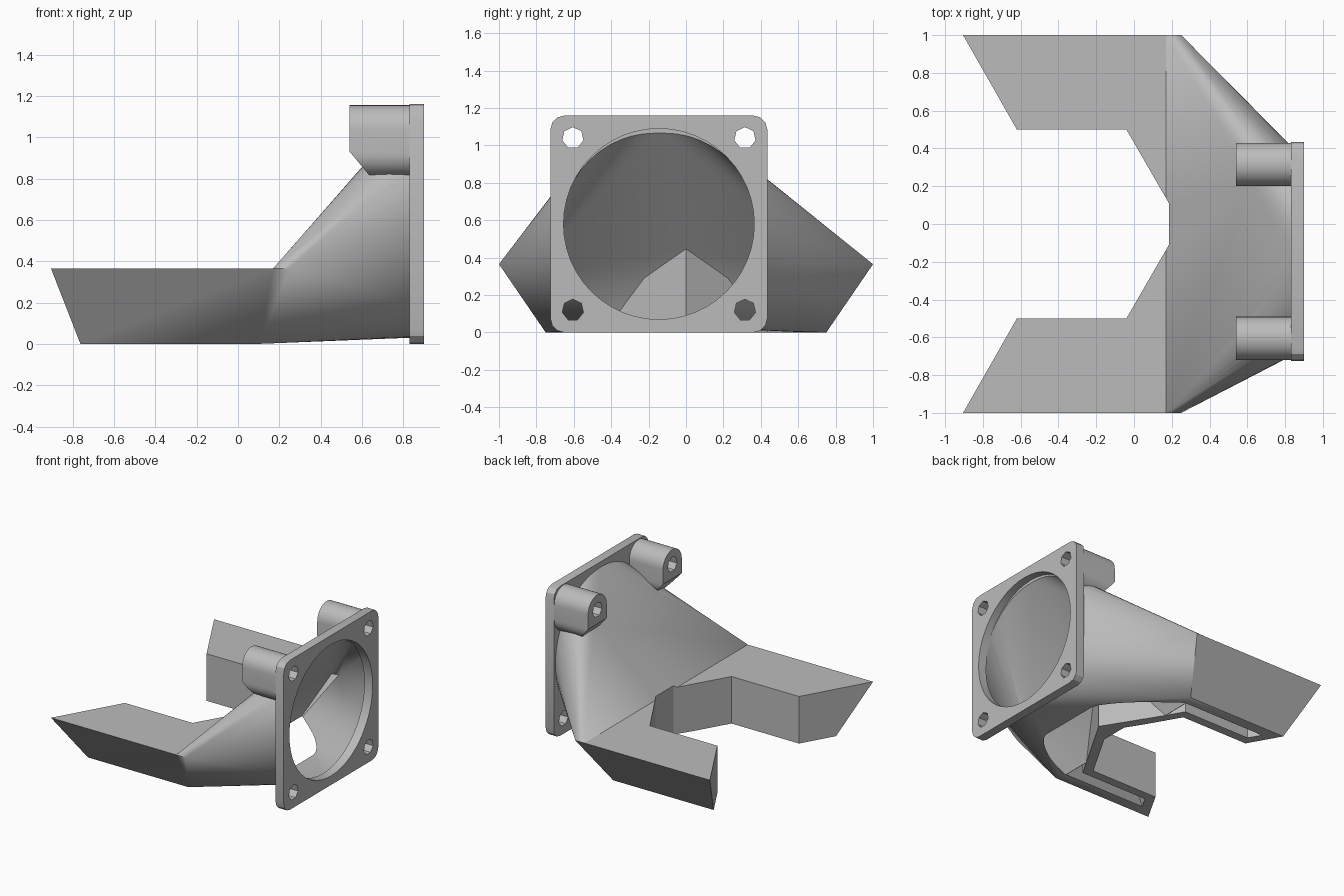
import bpy, bmesh, math
from mathutils import Vector

cube = bpy.data.objects.get("Cube")
if cube:
    bpy.data.objects.remove(cube, do_unlink=True)

# Single plastic colour
grey = bpy.data.materials.new("light grey plastic")
grey.use_nodes = True
colour = (0.5, 0.5, 0.5, 1)
grey.diffuse_color = colour
for node in grey.node_tree.nodes:
    if node.type == "BSDF_PRINCIPLED":
        node.inputs["Base Color"].default_value = colour

FAN_Y, FAN_Z = -0.145, 0.58      # fan axis
HALF = 0.58                      # half the flange width
SCREW = 0.46                     # screw offset from the fan axis
BACK, FRONT = 0.83, 0.90         # flange faces in x


def finish(name, bm):
    bmesh.ops.recalc_face_normals(bm, faces=bm.faces)
    mesh = bpy.data.meshes.new(name)
    bm.to_mesh(mesh)
    bm.free()
    mesh.materials.append(grey)
    obj = bpy.data.objects.new(name, mesh)
    bpy.context.collection.objects.link(obj)
    return obj


def prism(name, profile, low, high, axis):
    """Extrude a closed profile: (y, z) along x, or (x, y) along z."""
    bm = bmesh.new()
    place = (lambda p, d: (d, *p)) if axis == "x" else (lambda p, d: (*p, d))
    a = [bm.verts.new(place(p, low)) for p in profile]
    b = [bm.verts.new(place(p, high)) for p in profile]
    bm.faces.new(a)
    bm.faces.new(b)
    for i in range(len(a)):
        j = (i + 1) % len(a)
        bm.faces.new((a[i], a[j], b[j], b[i]))
    return finish(name, bm)


def hull(name, points):
    bm = bmesh.new()
    for p in points:
        bm.verts.new(p)
    result = bmesh.ops.convex_hull(bm, input=bm.verts)
    spare = {v for v in result["geom_interior"] + result["geom_unused"]
             if isinstance(v, bmesh.types.BMVert)}
    bmesh.ops.delete(bm, geom=list(spare), context="VERTS")
    bmesh.ops.dissolve_limit(bm, angle_limit=0.01, verts=bm.verts, edges=bm.edges)
    return finish(name, bm)


def combine(target, other, operation):
    mod = target.modifiers.new("combine", "BOOLEAN")
    mod.operation, mod.solver, mod.object = operation, "EXACT", other
    bpy.context.view_layer.objects.active = target
    bpy.ops.object.modifier_apply(modifier=mod.name)
    bpy.data.objects.remove(other, do_unlink=True)


def arc(cy, cz, r, n, start=0.0, sweep=math.tau, closed=True):
    steps = n if closed else n - 1
    return [(cy + r * math.cos(start + sweep * i / steps),
             cz + r * math.sin(start + sweep * i / steps)) for i in range(n)]


def mirrored(points):
    return [(x, s * y, z) for x, y, z in points for s in (1, -1)]


def notch(name, half):
    """Opening between the arms, from half of its outline."""
    outline = half + [(x, -y) for x, y in reversed(half) if y > 0]
    return prism(name, outline, -0.3, 1.0, "z")


def circle_at(x, r):
    return [(x, y, z) for y, z in arc(FAN_Y, FAN_Z, r, 48)]


# Outer shell: funnel plus the slab that becomes the two arms
duct = hull("duct", circle_at(BACK + 0.01, 0.55) + mirrored(
    [(0.17, 1, 0.365), (0.25, 1, 0.365), (0.10, 0.75, 0)]))
combine(duct, hull("slab", mirrored(
    [(-1.1, 1, 0.365), (0.17, 1, 0.365), (-1.1, 0.75, 0), (0.10, 0.75, 0)])), "UNION")

# Screw bosses with undersides sloped into the funnel
for side in (-1, 1):
    y, z, r = FAN_Y + side * SCREW, FAN_Z + SCREW, 0.115
    slot = arc(y, z, r, 17, 0, math.pi, False) + \
        arc(y, z - 0.115, r, 17, math.pi, math.pi, False)
    boss = prism("boss", slot, 0.54, BACK + 0.01, "x")
    bm = bmesh.new()
    bm.from_mesh(boss.data)
    cut = bmesh.ops.bisect_plane(
        bm, geom=bm.verts[:] + bm.edges[:] + bm.faces[:],
        plane_co=Vector((0.54, y, 0.93)), plane_no=Vector((-0.12, 0, -0.1)),
        clear_outer=True)
    rim = [e for e in cut["geom_cut"] if isinstance(e, bmesh.types.BMEdge)]
    bmesh.ops.holes_fill(bm, edges=rim)
    bmesh.ops.recalc_face_normals(bm, faces=bm.faces)
    bm.to_mesh(boss.data)
    bm.free()
    combine(duct, boss, "UNION")

# Space between the arms
combine(duct, notch("arm_gap", [(-1.19, 1.5), (-0.62, 0.5), (-0.04, 0.5),
                                (0.185, 0.11)]), "DIFFERENCE")

# Air cavity, open underneath, leaving walls all round
cavity = hull("cavity", circle_at(BACK + 0.03, 0.51) + mirrored(
    [(0.20, 0.86, 0.29), (0.25, 0.88, 0.29), (0.05, 0.63, -0.06)]))
combine(cavity, hull("arm_cavity", mirrored(
    [(-1.1, 0.865, 0.29), (0.19, 0.865, 0.29),
     (-1.1, 0.61, -0.08), (0.04, 0.61, -0.08)])), "UNION")
combine(cavity, notch("inner_wall", [(-1.11, 1.5), (-0.58, 0.57), (0.0, 0.57),
                                     (0.33, 0.0)]), "DIFFERENCE")
combine(duct, cavity, "DIFFERENCE")

# Square fan flange with rounded corners
outline = []
for k, (sy, sz) in enumerate([(1, 1), (-1, 1), (-1, -1), (1, -1)]):
    reach = HALF - 0.075
    outline += arc(FAN_Y + sy * reach, FAN_Z + sz * reach, 0.075, 4,
                   k * math.pi / 2, math.pi / 2, False)
flange = prism("fan_flange", outline, BACK, FRONT, "x")
combine(flange, prism("fan_hole", arc(FAN_Y, FAN_Z, 0.51, 48), 0.7, 1.0, "x"),
        "DIFFERENCE")

# Screw holes, the upper pair running through the bosses
for sy in (-1, 1):
    for sz in (-1, 1):
        ring = arc(FAN_Y + sy * SCREW, FAN_Z + sz * SCREW, 0.058, 7, math.pi / 2)
        combine(flange, prism("screw_hole", ring, 0.7, 1.0, "x"), "DIFFERENCE")
        if sz > 0:
            combine(duct, prism("boss_hole", ring, 0.4, 1.0, "x"), "DIFFERENCE")

# Smooth the curved walls, keep the creases sharp
for obj in (duct, flange):
    bpy.ops.object.select_all(action="DESELECT")
    obj.select_set(True)
    bpy.context.view_layer.objects.active = obj
    bpy.ops.object.shade_smooth_by_angle(angle=math.radians(25))
